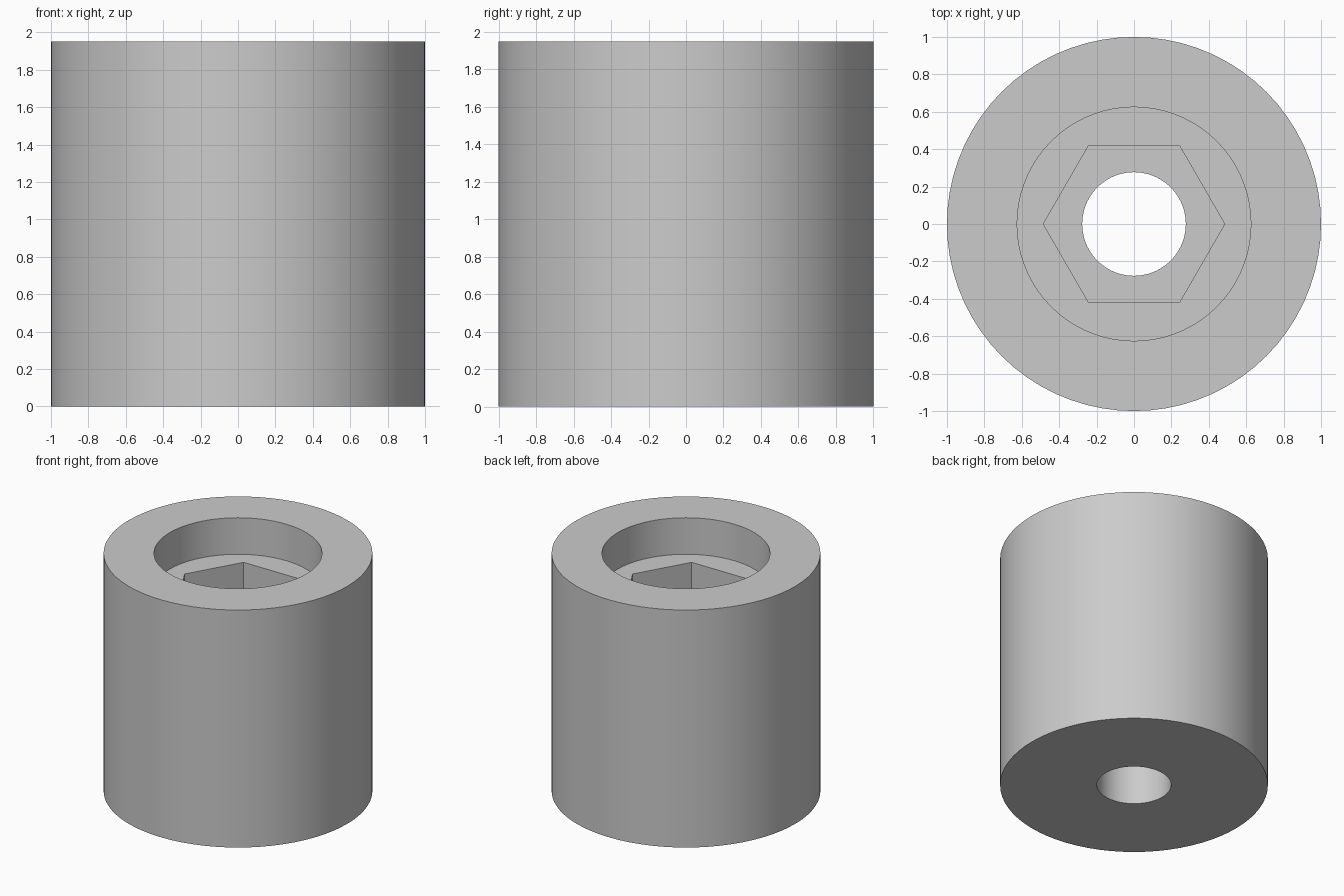
import bpy, bmesh, math

cube = bpy.data.objects.get("Cube")
if cube:
    bpy.data.objects.remove(cube, do_unlink=True)

SEGMENTS = 72  # multiple of six, so the hexagon corners fall on ring points
HEIGHT, SEAT_Z, POCKET_Z = 1.95, 1.65, 1.23
OUTER, BORE, HEX, HOLE = 1.0, 0.625, 0.485, 0.277

grey = bpy.data.materials.new("plain grey")
grey.use_nodes = True
colour = (0.6, 0.6, 0.6, 1)
grey.diffuse_color = colour
grey.node_tree.nodes["Principled BSDF"].inputs["Base Color"].default_value = colour


def ring(bm, radius, z, hexagon=False):
    """Closed ring of points, round or hexagonal."""
    points = []
    for i in range(SEGMENTS):
        a = math.tau * i / SEGMENTS
        r = radius
        if hexagon:
            sixth = math.pi / 3
            r *= math.cos(sixth / 2) / math.cos(a % sixth - sixth / 2)
        points.append(bm.verts.new((r * math.cos(a), r * math.sin(a), z)))
    return points


# Sleeve: outer wall, counterbore, hexagonal pocket and through hole
bm = bmesh.new()
rings = [
    ring(bm, OUTER, 0),
    ring(bm, OUTER, HEIGHT),
    ring(bm, BORE, HEIGHT),
    ring(bm, BORE, SEAT_Z),
    ring(bm, HEX, SEAT_Z, True),
    ring(bm, HEX, POCKET_Z, True),
    ring(bm, HOLE, POCKET_Z),
    ring(bm, HOLE, 0),
]
for k, low in enumerate(rings):
    high = rings[(k + 1) % len(rings)]
    for i in range(SEGMENTS):
        j = (i + 1) % SEGMENTS
        bm.faces.new((low[i], low[j], high[j], high[i]))
bmesh.ops.recalc_face_normals(bm, faces=bm.faces)

mesh = bpy.data.meshes.new("sleeve")
bm.to_mesh(mesh)
bm.free()
mesh.materials.append(grey)
sleeve = bpy.data.objects.new("sleeve", mesh)
bpy.context.collection.objects.link(sleeve)

# Smooth round walls, crisp rims and hexagon corners
bpy.ops.object.select_all(action="DESELECT")
sleeve.select_set(True)
bpy.context.view_layer.objects.active = sleeve
bpy.ops.object.shade_smooth_by_angle(angle=math.radians(30))
